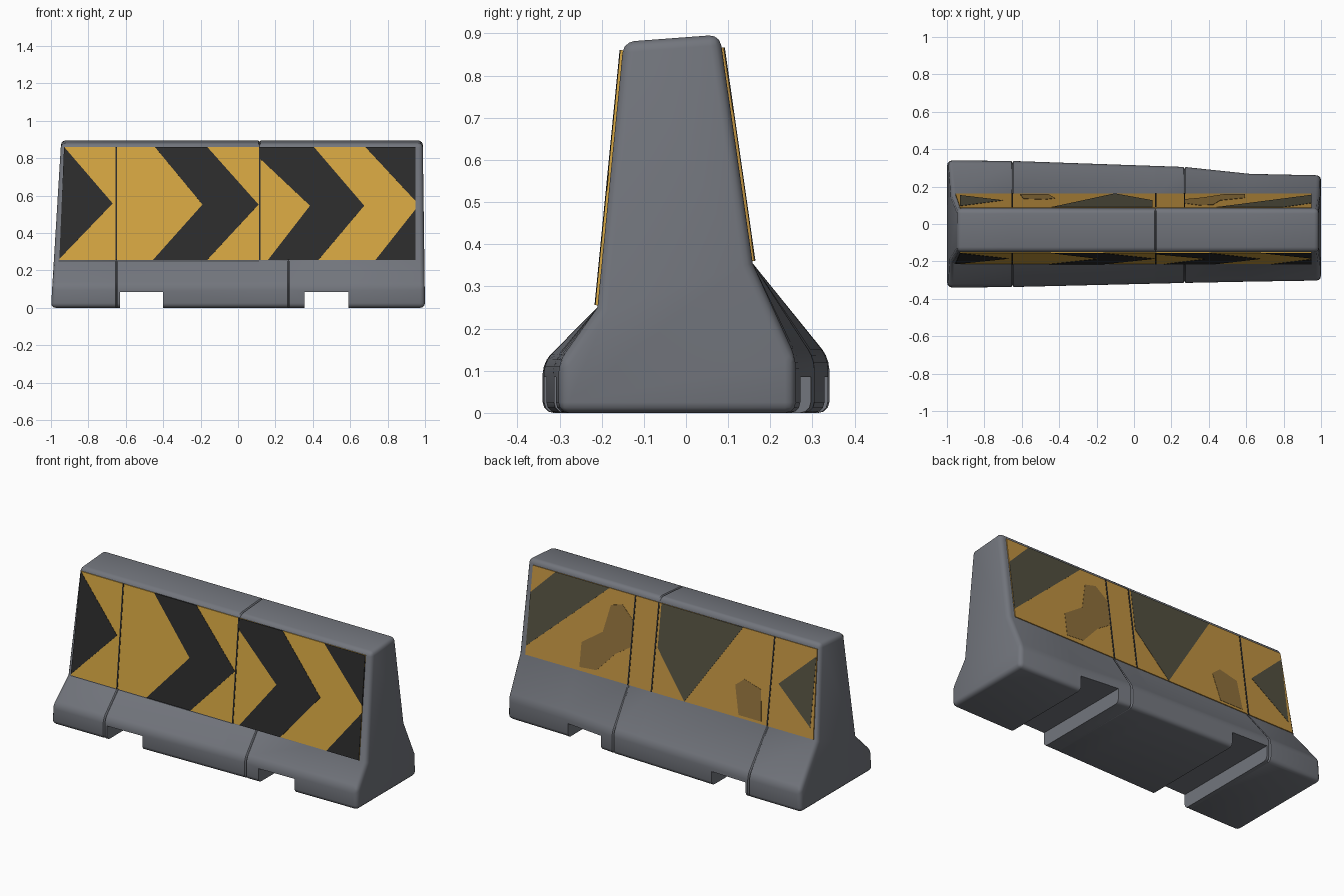
import bpy, bmesh, math
from mathutils import Vector

if "Cube" in bpy.data.objects:
    bpy.data.objects.remove(bpy.data.objects["Cube"])


def material(name, rgb):
    m = bpy.data.materials.new(name)
    m.diffuse_color = (*rgb, 1)
    m.use_nodes = True
    m.node_tree.nodes["Principled BSDF"].inputs["Base Color"].default_value = m.diffuse_color
    return m


GREY = material("concrete grey", (0.17, 0.18, 0.205))
YELLOW = material("yellow", (0.68, 0.39, 0.055))
BLACK = material("black", (0.026, 0.026, 0.026))
OCHRE = material("faded yellow", (0.53, 0.29, 0.053))
OLIVE = material("faded black", (0.088, 0.082, 0.052))
BROWN = material("brown stain", (0.28, 0.165, 0.045))


def finish(bm, name, mat):
    bmesh.ops.recalc_face_normals(bm, faces=bm.faces)
    me = bpy.data.meshes.new(name)
    bm.to_mesh(me)
    bm.free()
    me.materials.append(mat)
    ob = bpy.data.objects.new(name, me)
    bpy.context.collection.objects.link(ob)
    return ob


# Barrier body: tapering foot, lofted along x
def section(x, front, back):
    pts = [(-front, 0), (-front, 0.12), (-0.21, 0.25), (-0.148, 0.88),
           (0.08, 0.897), (0.158, 0.355), (back, 0.13), (back, 0)]
    lean = 0.055 if x <= -1 else (-0.012 if x >= 1 else 0)
    return [Vector((x + lean * z / 0.9, y, z)) for y, z in pts]


bm = bmesh.new()
rings = [[bm.verts.new(p) for p in section(*s)] for s in
         [(-1, .34, .34), (-.65, .337, .337), (.27, .315, .305), (.62, .308, .268), (1, .302, .26)]]
for a, b in zip(rings, rings[1:]):
    for i in range(8):
        j = (i + 1) % 8
        bm.faces.new((a[i], a[j], b[j], b[i]))
bm.faces.new(rings[0])
bm.faces.new(rings[-1])
bmesh.ops.recalc_face_normals(bm, faces=bm.faces)
edges = [e for e in bm.edges if e.is_convex and e.calc_face_angle(0) > math.radians(25)]
bmesh.ops.bevel(bm, geom=edges, offset=0.025, segments=3, profile=0.5, affect='EDGES')

# Seam grooves pressed into the foot and the top
for s, top in ((-0.65, False), (0.27, False), (0.115, True)):
    for x in (s - 0.006, s, s + 0.006):
        geom = bm.verts[:] + bm.edges[:] + bm.faces[:]
        bmesh.ops.bisect_plane(bm, geom=geom, plane_co=(x, 0, 0), plane_no=(1, 0, 0), dist=1e-5)
    for v in bm.verts:
        if abs(v.co.x - s) < 1e-3:
            if top and v.co.z > 0.84:
                v.co.z -= 0.008
            elif not top and v.co.z < 0.3:
                v.co.y *= 0.97
body = finish(bm, "barrier_body", GREY)

# Forklift slots through the foot
for x0, x1 in ((-0.63, -0.40), (0.355, 0.59)):
    bpy.ops.mesh.primitive_cube_add(size=1, location=((x0 + x1) / 2, 0, 0))
    cutter = bpy.context.object
    cutter.name = "slot_cutter"
    cutter.scale = (x1 - x0, 1, 0.17)
    cutter.hide_render = True
    mod = body.modifiers.new("slot", 'BOOLEAN')
    mod.operation = 'DIFFERENCE'
    mod.object = cutter
    bpy.context.view_layer.objects.active = body
    bpy.ops.object.modifier_apply(modifier=mod.name)
    bpy.data.objects.remove(cutter)
bpy.ops.object.select_all(action='DESELECT')
body.select_set(True)
bpy.context.view_layer.objects.active = body
bpy.ops.object.shade_smooth_by_angle(angle=math.radians(32))

# Thin plates on the sloping sides, outlined by (x, t) with t = 0 bottom, 1 top
SIDES = {"front": ((-0.2095, 0.255), (-0.150, 0.86)), "back": ((0.1573, 0.36), (0.0846, 0.866))}


def plate(name, side, outline, height, mat):
    (y0, z0), (y1, z1) = SIDES[side]
    n = Vector((0, z1 - z0, y0 - y1)).normalized()
    if side == "front":
        n = -n
    bm = bmesh.new()
    loops = [[bm.verts.new(Vector((x, y0 + (y1 - y0) * t, z0 + (z1 - z0) * t)) + n * h)
              for x, t in outline] for h in (-0.001, height)]
    bm.faces.new(loops[0])
    bm.faces.new(loops[1])
    for i in range(len(outline)):
        j = (i + 1) % len(outline)
        bm.faces.new((loops[0][i], loops[0][j], loops[1][j], loops[1][i]))
    return finish(bm, name, mat)


def seam(side, x):
    plate(side + "_seam", side, [(x - .004, 0), (x + .004, 0), (x + .004, 1), (x - .004, 1)], 0.0075, BLACK)


PANEL = [(-0.955, 0), (0.95, 0), (0.95, 1), (-0.93, 1)]

# Front panel with right-pointing chevrons
plate("front_panel", "front", PANEL, 0.005, YELLOW)
CHEVRONS = [
    [(-0.955, 0.01), (-0.67, 0.5), (-0.93, 1)],
    [(-0.455, 0), (-0.165, 0), (0.11, 0.49), (-0.165, 1), (-0.445, 1), (-0.19, 0.49)],
    [(0.16, 0), (0.43, 0), (0.675, 0.48), (0.405, 1), (0.115, 1), (0.115, 0.9), (0.385, 0.48)],
    [(0.735, 0), (0.95, 0), (0.95, 0.45)],
    [(0.95, 0.52), (0.95, 1), (0.68, 1)],
]
for c in CHEVRONS:
    plate("front_chevron", "front", c, 0.0065, BLACK)
for x in (-0.65, 0.115):
    seam("front", x)

# Back panel with faded stripes, outlined by (u, t), u running from +x to -x
plate("back_panel", "back", PANEL, 0.005, OCHRE)


def back_mark(name, outline, mat):
    plate(name, "back", [(0.95 - 1.88 * u, t) for u, t in outline], 0.0065, mat)


back_mark("back_stripe", [(0.08, 1), (0.27, 1), (0.0, 0.1), (0.0, 0.7)], OLIVE)
back_mark("back_stripe", [(0.453, 0.5), (0.56, 0), (0.74, 1), (0.453, 1)], OLIVE)
back_mark("back_stripe", [(1.0, 0.92), (0.878, 0.5), (1.0, 0.12)], OLIVE)
back_mark("back_stain", [(0.19, 0.04), (0.19, 0.32), (0.26, 0.5), (0.28, 0.82), (0.32, 0.86),
                         (0.36, 0.72), (0.36, 0.42), (0.31, 0.3), (0.25, 0.06)], BROWN)
back_mark("back_stain", [(0.75, 0.03), (0.73, 0.35), (0.76, 0.44), (0.82, 0.38), (0.83, 0.03)], BROWN)
for x in (-0.65, 0.115, 0.27):
    seam("back", x)
